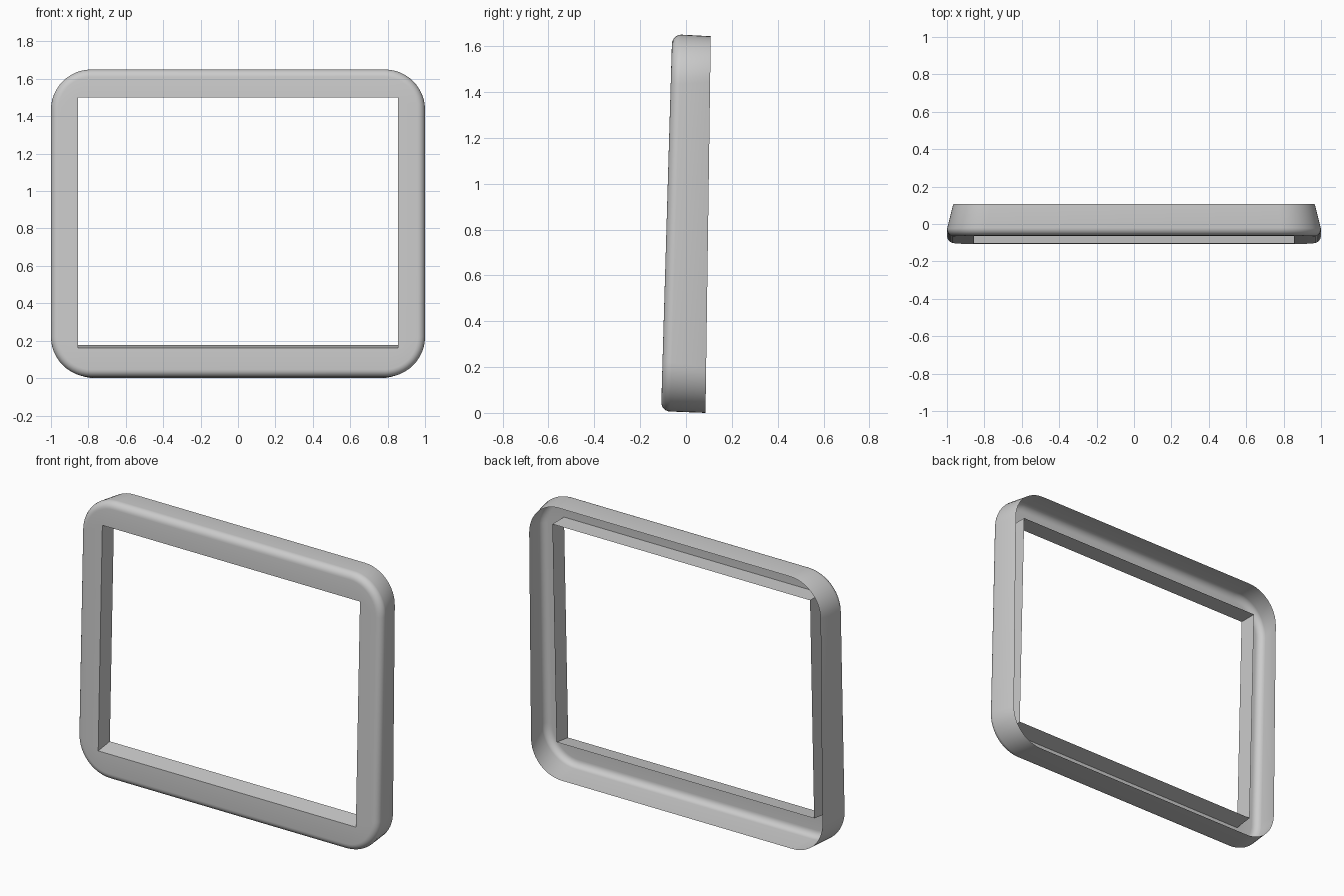
import bpy, bmesh, math

if "Cube" in bpy.data.objects:
    bpy.data.objects.remove(bpy.data.objects["Cube"])

SEG = 12  # segments per rounded corner


def front_y(z):
    return -0.109 + 0.0295 * z


def back_y(z):
    return 0.085 + 0.014 * z


def ring(bm, half, z0, z1, radius, y_of_z):
    """Rounded rectangle in x/z, with depth given by a function of height."""
    verts = []
    corners = [(1, 1, 0), (-1, 1, 90), (-1, -1, 180), (1, -1, 270)]
    for sx, sz, start in corners:
        cx = sx * (half - radius)
        cz = z1 - radius if sz > 0 else z0 + radius
        for i in range(SEG + 1):
            a = math.radians(start + 90 * i / SEG)
            x, z = cx + radius * math.cos(a), cz + radius * math.sin(a)
            verts.append(bm.verts.new((x, y_of_z(z), z)))
    return verts


bm = bmesh.new()
rings = []

# Flange lining the opening: back edge, then front edge (square corners)
rings.append(ring(bm, 0.855, 0.177, 1.5, 0, lambda z: front_y(z) + 0.11))
rings.append(ring(bm, 0.855, 0.162, 1.5, 0, front_y))

# Front plate edge rolling over into the side wall
R = 0.04
for i in range(7):
    t = math.radians(90 * i / 6)
    inset, depth = R * (1 - math.sin(t)), R * (1 - math.cos(t))
    rings.append(ring(bm, 1.0 - inset, 0.006 + inset, 1.65 - inset,
                      0.215 - inset, lambda z, d=depth: front_y(z) + d))

# Open back rim of the tapered side wall
rings.append(ring(bm, 0.967, 0.0, 1.643, 0.2, back_y))

for a, b in zip(rings, rings[1:]):
    n = len(a)
    for i in range(n):
        j = (i + 1) % n
        bm.faces.new((a[i], a[j], b[j], b[i]))

bmesh.ops.remove_doubles(bm, verts=bm.verts, dist=1e-5)
bmesh.ops.recalc_face_normals(bm, faces=bm.faces)
plate = max(bm.faces, key=lambda f: f.calc_area() * abs(f.normal.y))
if plate.normal.y > 0:
    bmesh.ops.reverse_faces(bm, faces=bm.faces)

mesh = bpy.data.meshes.new("screen_bezel")
bm.to_mesh(mesh)
bm.free()
bezel = bpy.data.objects.new("screen_bezel", mesh)
bpy.context.collection.objects.link(bezel)
bpy.context.view_layer.objects.active = bezel
bezel.select_set(True)
bpy.ops.object.shade_smooth_by_angle(angle=math.radians(35))
